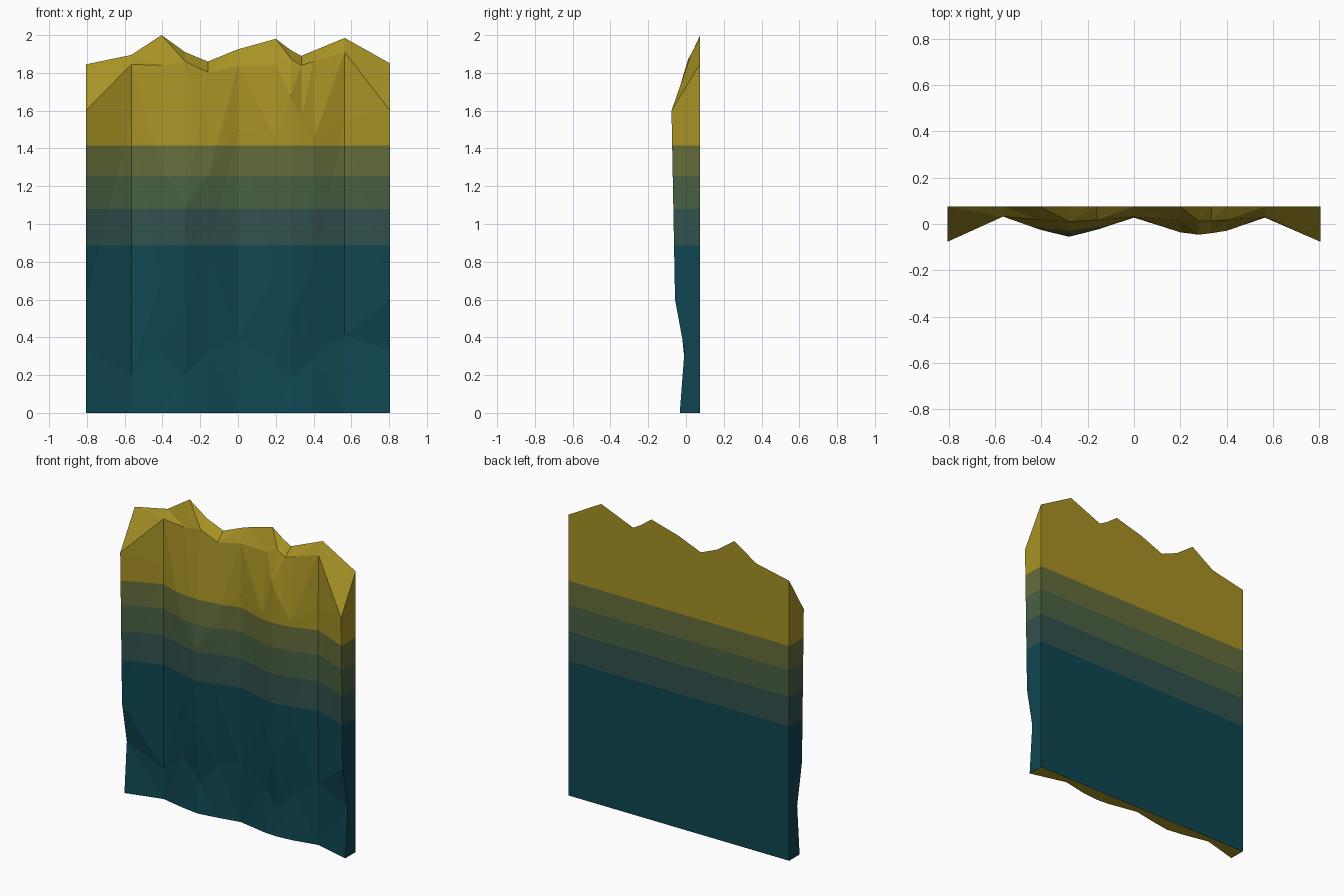
import bpy, bmesh

if "Cube" in bpy.data.objects:
    bpy.data.objects.remove(bpy.data.objects["Cube"])

BACK = 0.075
# Fold columns: x, fold depth (1 = groove, 0 = bulge), then heights of
# foot, waist, brow, front rim and back crest
COLS = [
    (-0.805, -0.25, 0.33, 0.60, 1.60, 1.845, 1.845),
    (-0.565, 1.00, 0.20, 0.75, 1.55, 1.845, 1.895),
    (-0.405, 0.35, 0.33, 0.70, 1.30, 1.840, 2.000),
    (-0.280, 0.00, 0.20, 0.60, 1.10, 1.860, 1.910),
    (-0.160, 0.35, 0.33, 0.85, 1.25, 1.805, 1.860),
    (0.000, 0.95, 0.39, 0.80, 1.50, 1.835, 1.925),
    (0.200, 0.22, 0.28, 0.73, 1.45, 1.840, 1.980),
    (0.280, 0.10, 0.19, 0.54, 1.68, 1.875, 1.920),
    (0.335, 0.18, 0.23, 0.62, 1.56, 1.840, 1.890),
    (0.400, 0.30, 0.30, 0.75, 1.45, 1.860, 1.917),
    (0.565, 0.95, 0.41, 0.80, 1.55, 1.910, 1.985),
    (0.805, -0.25, 0.33, 0.60, 1.60, 1.850, 1.850),
]
BULGE_Y = (-0.02, 0.0, -0.04, -0.055, 0.01)   # base, foot, waist, brow, rim
GROOVE_Y = 0.032
BANDS = (0.885, 1.08, 1.255, 1.415)           # heights where the colour changes


def lin(c):
    c /= 255
    return c / 12.92 if c <= 0.04045 else ((c + 0.055) / 1.055) ** 2.4


def material(name, rgb):
    m = bpy.data.materials.new(name)
    m.diffuse_color = (*[lin(c) for c in rgb], 1)
    m.use_nodes = True
    m.node_tree.nodes["Principled BSDF"].inputs["Base Color"].default_value = m.diffuse_color
    return m


mats = [material("deep teal", (15, 70, 81)),
        material("slate teal", (49, 81, 77)),
        material("moss green", (73, 97, 66)),
        material("olive", (100, 108, 58)),
        material("ochre", (167, 146, 37))]

bm = bmesh.new()
grid = []
for i, (x, fold, *zs) in enumerate(COLS):
    end = i in (0, len(COLS) - 1)
    heights = [0.0] + zs[:4]
    col = []
    for r, z in enumerate(heights):
        y = BULGE_Y[r] + (GROOVE_Y - BULGE_Y[r]) * fold
        if end and r == 4:
            y = BACK                          # end columns slope to the back edge
        col.append(bm.verts.new((x, y, z)))
    # the end rim and the crest are one point
    col.append(col[4] if end else bm.verts.new((x, BACK, zs[4])))
    col.append(bm.verts.new((x, BACK, 0)))
    grid.append(col)


def face(*vs):
    vs = list(dict.fromkeys(vs))
    if len(vs) > 2:
        bm.faces.new(vs)


# Front facets, ledge, flat back and base, one strip between each two columns
for i in range(len(grid) - 1):
    a, b = grid[i], grid[i + 1]
    rising = COLS[i + 1][1] > COLS[i][1]      # groove lies on the right
    for r in range(5):
        if rising == (r >= 2):
            face(a[r], b[r], b[r + 1])
            face(a[r], b[r + 1], a[r + 1])
        else:
            face(a[r], b[r], a[r + 1])
            face(b[r], b[r + 1], a[r + 1])
    face(a[5], b[5], b[6], a[6])
    face(a[6], b[6], b[0], a[0])

# Flat ends
face(*grid[0])
face(*reversed(grid[-1]))
bmesh.ops.recalc_face_normals(bm, faces=bm.faces)
bmesh.ops.triangulate(bm, faces=bm.faces)

# Colour bands cut across the wall
for z in BANDS:
    bmesh.ops.bisect_plane(bm, geom=bm.verts[:] + bm.edges[:] + bm.faces[:],
                           plane_co=(0, 0, z), plane_no=(0, 0, 1), dist=1e-5)
bm.normal_update()
for f in bm.faces:
    f.smooth = False
    f.material_index = sum(f.calc_center_median().z > z for z in BANDS)
    if f.normal.z < -0.95:
        f.material_index = 4                  # underside is ochre

mesh = bpy.data.meshes.new("cliff_wall")
bm.to_mesh(mesh)
bm.free()
for m in mats:
    mesh.materials.append(m)
wall = bpy.data.objects.new("cliff_wall", mesh)
bpy.context.collection.objects.link(wall)
